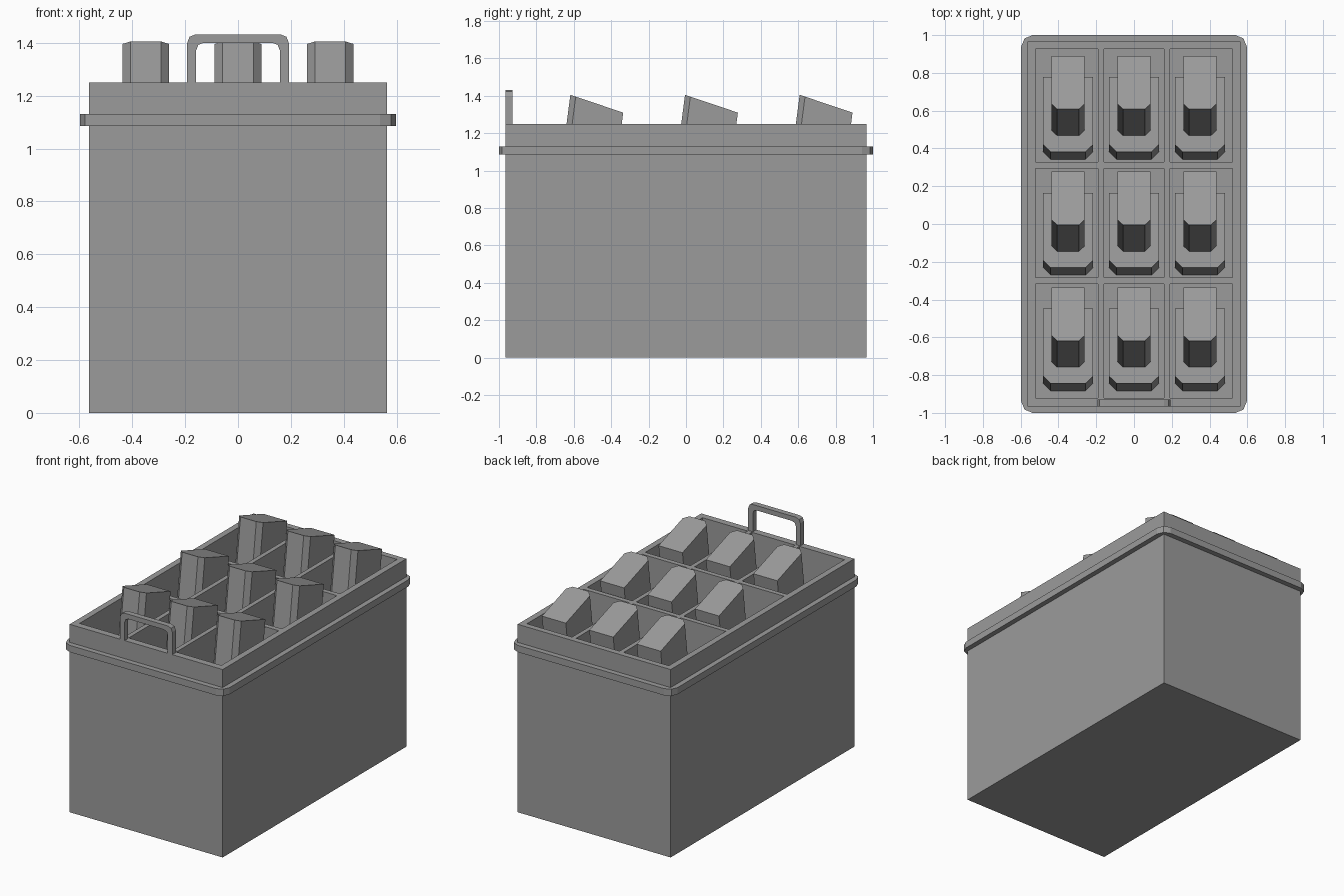
import bpy, bmesh
from math import cos, sin, pi

if "Cube" in bpy.data.objects:
    bpy.data.objects.remove(bpy.data.objects["Cube"], do_unlink=True)

GREY = 0.33
mat = bpy.data.materials.new("plain grey")
mat.use_nodes = True
mat.diffuse_color = (GREY, GREY, GREY, 1)
mat.node_tree.nodes["Principled BSDF"].inputs["Base Color"].default_value = (GREY, GREY, GREY, 1)


def loft(name, low, high):
    """Solid between two matching loops of points."""
    bm = bmesh.new()
    a = [bm.verts.new(p) for p in low]
    b = [bm.verts.new(p) for p in high]
    n = len(a)
    bm.faces.new(a[::-1])
    bm.faces.new(b)
    for i in range(n):
        j = (i + 1) % n
        bm.faces.new((a[i], a[j], b[j], b[i]))
    bmesh.ops.recalc_face_normals(bm, faces=bm.faces)
    mesh = bpy.data.meshes.new(name)
    bm.to_mesh(mesh)
    bm.free()
    ob = bpy.data.objects.new(name, mesh)
    bpy.context.collection.objects.link(ob)
    mesh.materials.append(mat)
    return ob


def prism(name, plan, z0, z1):
    return loft(name, [(x, y, z0) for x, y in plan], [(x, y, z1) for x, y in plan])


def rect(x0, x1, y0, y1):
    return [(x0, y0), (x1, y0), (x1, y1), (x0, y1)]


def cut(ob, cutter):
    mod = ob.modifiers.new("cut", 'BOOLEAN')
    mod.operation = 'DIFFERENCE'
    mod.solver = 'EXACT'
    mod.object = cutter
    bpy.context.view_layer.objects.active = ob
    bpy.ops.object.modifier_apply(modifier=mod.name)
    bpy.data.objects.remove(cutter, do_unlink=True)


# Crate with nine open compartments
W, D, H, FLOOR = 0.563, 0.965, 1.25, 0.04
crate = prism("crate", rect(-W, W, -D, D), 0, H)
for x0, x1 in ((-0.522, -0.19), (-0.16, 0.16), (0.19, 0.522)):
    for y0, y1 in ((-0.92, -0.317), (-0.284, 0.294), (0.327, 0.926)):
        cut(crate, prism("cell", rect(x0, x1, y0, y1), FLOOR, H + 0.1))

# Band around the crate with rounded corners
R, BX, BY = 0.06, 0.597, 1.0
plan = []
for k, (sx, sy) in enumerate(((1, 1), (-1, 1), (-1, -1), (1, -1))):
    for s in range(3):
        t = (k + s / 2) * pi / 2
        plan.append((sx * (BX - R) + R * cos(t), sy * (BY - R) + R * sin(t)))
band = prism("rim_band", plan, 1.085, 1.13)
cut(band, prism("band_hole", rect(-W, W, -D, D), 1, 1.2))

# Handle standing on the front rim
half = [(0.192, H), (0.192, 1.4), (0.183, 1.423), (0.16, 1.432)]
inner = [(0.13, 1.4), (0.15, 1.392), (0.158, 1.372), (0.158, H)]
path = half + [(-x, z) for x, z in half[::-1]]
path += [(-x, z) for x, z in inner[::-1]] + inner
loft("handle", [(x, -D, z) for x, z in path], [(x, -0.928, z) for x, z in path])

# Leaning blocks: each has a wide foot and a tall wedge-topped body
LEAN = 0.13


def leaning(name, cx, dy, hw, front, back, bevel, z_low, edge_y, edge_z, slope):
    plan = [(-hw, front + bevel), (bevel - hw, front), (hw - bevel, front),
            (hw, front + bevel), (hw, back), (-hw, back)]

    def point(x, y, z):
        return (cx + x, y + LEAN * z + dy, z)

    def top(y):
        return (edge_z - slope * (y - edge_y)) / (1 + slope * LEAN)

    loft(name, [point(x, y, z_low) for x, y in plan],
         [point(x, y, top(y)) for x, y in plan])


for col in (-1, 0, 1):
    for row in range(3):
        cx, dy = col * 0.349, -0.613 * row
        leaning("block_foot", cx, dy, 0.132, 0.337, 0.74, 0.04, FLOOR, 0.471, 0.33, LEAN)
        leaning("block_body", cx, dy, 0.088, 0.425, 0.72, 0.03, 0.25, 0.608, 1.405, 0.337)
